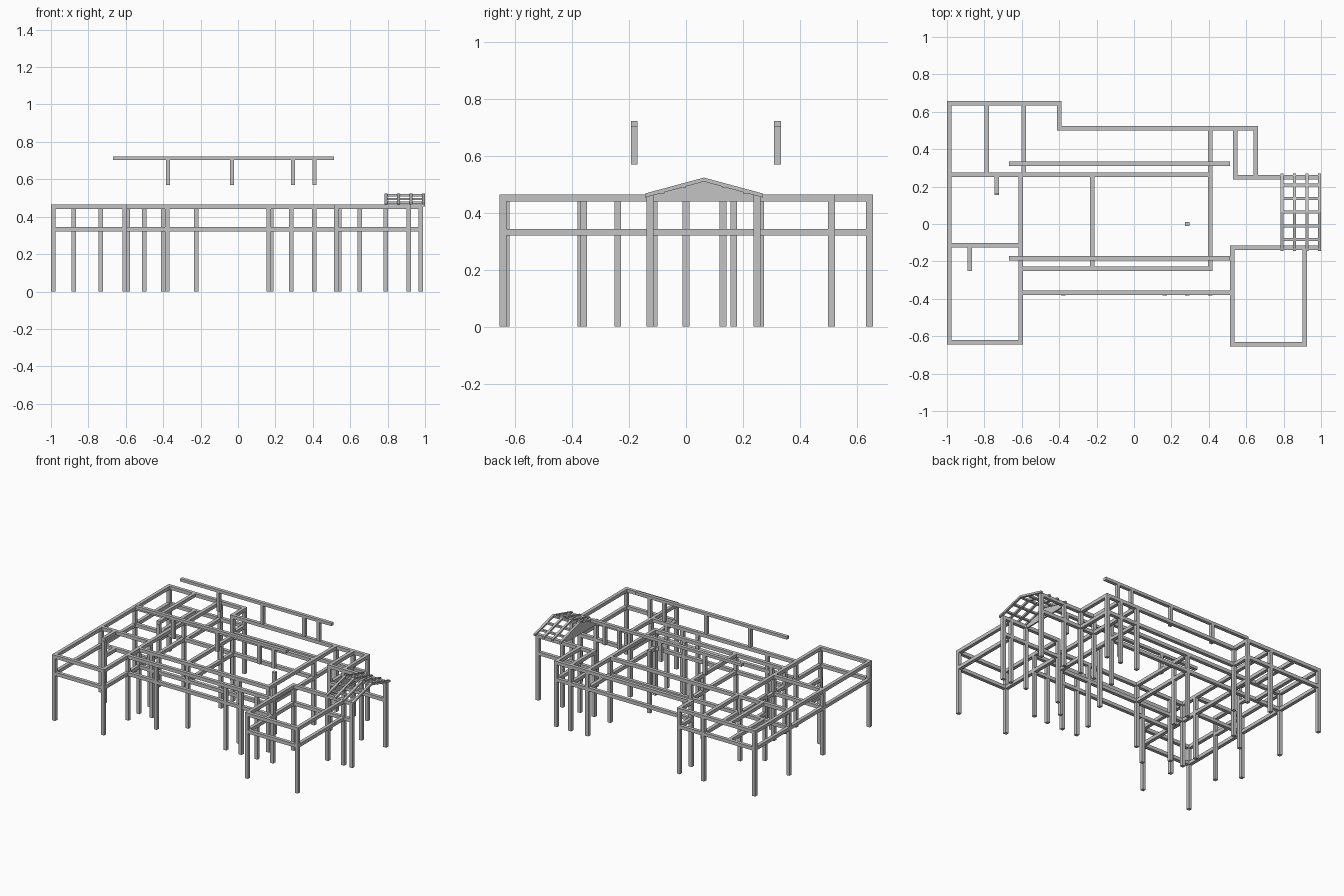
import bpy, bmesh, math
from mathutils import Matrix, Vector

cube = bpy.data.objects.get("Cube")
if cube:
    bpy.data.objects.remove(cube, do_unlink=True)

W = 0.024                      # timber thickness
TOP, MID = 0.452, 0.332        # beam centre heights
GREY = (0.55, 0.55, 0.55, 1)

mat = bpy.data.materials.new("light_grey")
mat.use_nodes = True
mat.diffuse_color = GREY
mat.node_tree.nodes["Principled BSDF"].inputs["Base Color"].default_value = GREY


def finish(name, bm):
    mesh = bpy.data.meshes.new(name)
    bm.to_mesh(mesh)
    bm.free()
    mesh.materials.append(mat)
    bpy.context.collection.objects.link(bpy.data.objects.new(name, mesh))


def box(bm, lo, hi):
    lo, hi = Vector(lo), Vector(hi)
    m = Matrix.Translation((lo + hi) / 2) @ Matrix.Diagonal((*(hi - lo), 1))
    bmesh.ops.create_cube(bm, size=1, matrix=m)


def beam_x(bm, y, x0, x1, z, h=W):
    box(bm, (x0, y - W / 2, z - h / 2), (x1, y + W / 2, z + h / 2))


def beam_y(bm, x, y0, y1, z, h=W):
    box(bm, (x - W / 2, y0, z - h / 2), (x + W / 2, y1, z + h / 2))


def prism(bm, profile, x0, x1):
    # extrude a y-z outline along x
    face = bm.faces.new([bm.verts.new((x0, y, z)) for y, z in profile])
    ext = bmesh.ops.extrude_face_region(bm, geom=[face])
    moved = [v for v in ext["geom"] if isinstance(v, bmesh.types.BMVert)]
    bmesh.ops.translate(bm, verts=moved, vec=(x1 - x0, 0, 0))
    bmesh.ops.recalc_face_normals(bm, faces=bm.faces)


# Wall lines: (y, x start, x end) and (x, y start, y end)
ALONG_X = [(.645, -1, -.39), (.512, -.412, .664), (.263, -1, .418), (.25, .53, .99),
           (-.113, -1, -.6), (-.127, .512, .99), (-.24, -.6, .418), (-.368, -.6, .53),
           (-.633, -1, -.595), (-.643, .512, .926)]
ALONG_Y = [(-.988, -.645, .657), (-.788, .263, .645), (-.59, .263, .657), (-.606, -.645, .263),
           (-.4, .5, .657), (-.735, .16, .263), (-.877, -.25, -.113), (-.223, -.24, .263),
           (.408, -.25, .512), (.542, .25, .512), (.652, .24, .524), (.524, -.655, -.127),
           (.914, -.655, -.127)]
for name, z in (("top_beams", TOP), ("middle_rails", MID)):
    bm = bmesh.new()
    for line in ALONG_X:
        beam_x(bm, *line, z)
    for line in ALONG_Y:
        beam_y(bm, *line, z)
    finish(name, bm)

# Posts grouped by x position
POSTS = {-.988: (-.633, -.113, .263, .645), -.877: (-.24,), -.735: (.168,),
         -.606: (-.633, -.36, -.24, -.113, .263), -.59: (.645,), -.502: (-.24,),
         -.4: (.645, .512), -.378: (-.37,), -.223: (-.24, .13, .263), .165: (-.37,),
         .178: (-.24,), .284: (-.37, 0), .408: (-.37, -.24, .263, .512),
         .524: (-.643, -.36, -.127), .542: (.25, .512), .652: (.25, .512),
         .79: (-.127, .25), .914: (-.643, -.127), .978: (-.127, .25)}
bm = bmesh.new()
for x, ys in POSTS.items():
    for y in ys:
        box(bm, (x - W / 2, y - W / 2, 0), (x + W / 2, y + W / 2, TOP - W / 2))
finish("posts", bm)

# Raised ridge beams with hanging struts
for side, y in (("front", -.182), ("back", .322)):
    bm = bmesh.new()
    beam_x(bm, y, -.668, .512, .713, .02)
    for x in (-.375, -.032, .295, .408):
        box(bm, (x - .011, y - W / 2, .57), (x + .011, y + W / 2, .703))
    finish(side + "_ridge_beam", bm)

# Small gabled pergola: rafters, purlins and one filled gable
RIDGE, EAVE_Z, PEAK_Z, HALF = .063, .468, .524, .208


def roof_z(y):
    return PEAK_Z - (PEAK_Z - EAVE_Z) * abs(y - RIDGE) / HALF


bm = bmesh.new()
for x in (.791, .857, .924, .992):
    outline = [(RIDGE - HALF, EAVE_Z), (RIDGE, PEAK_Z), (RIDGE + HALF, EAVE_Z),
               (RIDGE + HALF, EAVE_Z - .014), (RIDGE, PEAK_Z - .014), (RIDGE - HALF, EAVE_Z - .014)]
    prism(bm, outline, x - .008, x + .008)
finish("pergola_rafters", bm)

bm = bmesh.new()
for i in range(-2, 3):
    y = RIDGE + i * .073
    z = roof_z(y)
    box(bm, (.785, y - .008, z - .016), (.998, y + .008, z - .003))
finish("pergola_purlins", bm)

bm = bmesh.new()
prism(bm, [(RIDGE - HALF + .01, .44), (RIDGE - HALF + .01, .462), (RIDGE, PEAK_Z - .008),
           (RIDGE + HALF - .01, .462), (RIDGE + HALF - .01, .44)], .784, .794)
finish("pergola_gable", bm)
